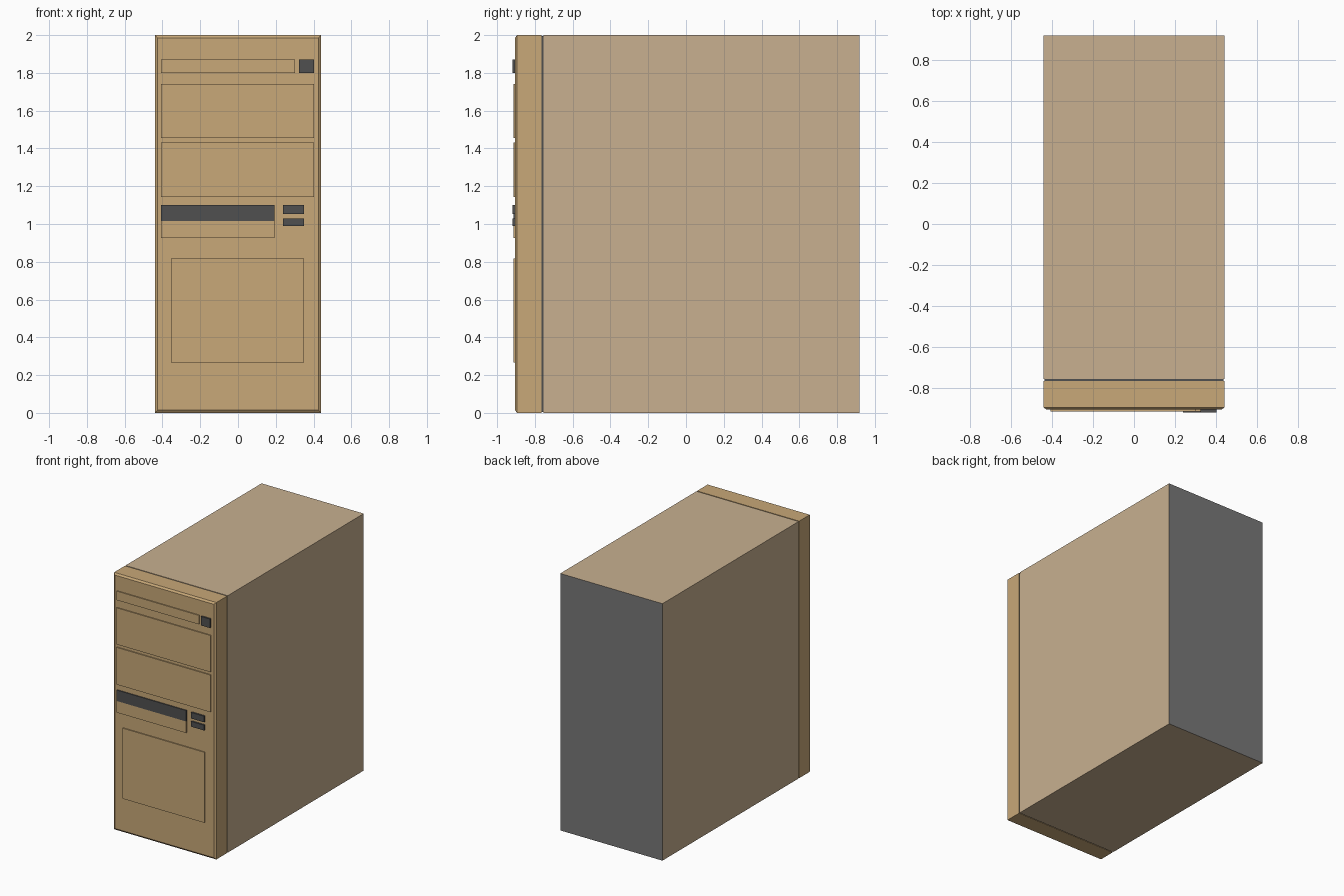
import bpy, bmesh

if "Cube" in bpy.data.objects:
    bpy.data.objects.remove(bpy.data.objects["Cube"])

def material(name, rgb):
    m = bpy.data.materials.new(name)
    m.diffuse_color = (*rgb, 1.0)
    m.use_nodes = True
    m.node_tree.nodes["Principled BSDF"].inputs["Base Color"].default_value = m.diffuse_color
    return m

CASE = material("case_beige", (0.578, 0.434, 0.279))
FRONT = material("front_tan", (0.578, 0.392, 0.188))
GREY = material("back_grey", (0.188, 0.188, 0.188))
DARK = material("dark_grey", (0.08, 0.08, 0.08))

def box(name, x0, x1, y0, y1, z0, z1, *mats, edit=None):
    bm = bmesh.new()
    bmesh.ops.create_cube(bm, size=1)
    for v in bm.verts:
        v.co.x = x0 if v.co.x < 0 else x1
        v.co.y = y0 if v.co.y < 0 else y1
        v.co.z = z0 if v.co.z < 0 else z1
    bm.normal_update()
    if edit:
        edit(bm)
    me = bpy.data.meshes.new(name)
    bm.to_mesh(me)
    bm.free()
    for m in mats:
        me.materials.append(m)
    ob = bpy.data.objects.new(name, me)
    bpy.context.collection.objects.link(ob)
    return ob

W, H, BACK = 0.44, 2.0, 0.918
BEVEL_Y, FACE_Y, PLATE_Y, BUTTON_Y = -0.894, -0.905, -0.913, -0.918

# Case body with a grey back
def grey_back(bm):
    for f in bm.faces:
        if f.normal.y > 0.9:
            f.material_index = 1
box("case_body", -W, W, -0.755, BACK, 0, H, CASE, GREY, edit=grey_back)

# Dark seam between body and front panel
box("seam", -W + 0.004, W - 0.004, -0.764, -0.755, 0.004, H - 0.004, DARK)

# Front panel with chamfered front rim
def chamfer_front(bm):
    front = [f for f in bm.faces if f.normal.y < -0.9]
    new = bmesh.ops.extrude_discrete_faces(bm, faces=[]) if not front else None
    bmesh.ops.inset_region(bm, faces=front, thickness=0.014, use_even_offset=True)
    for v in front[0].verts:
        v.co.y = FACE_Y
box("front_panel", -W, W, BEVEL_Y, -0.764, 0, H, FRONT, edit=chamfer_front)

# Raised covers, drive slot and buttons: x0, x1, z0, z1, front y, material
L, R = -0.407, 0.402
parts = [
    ("top_strip", L, 0.302, 1.80, 1.87, PLATE_Y, FRONT),
    ("upper_bay_cover", L, R, 1.455, 1.74, PLATE_Y, FRONT),
    ("lower_bay_cover", L, R, 1.143, 1.432, PLATE_Y, FRONT),
    ("disk_drive_slot", L, 0.193, 1.015, 1.10, PLATE_Y, DARK),
    ("disk_drive_cover", L, 0.193, 0.925, 1.015, PLATE_Y, FRONT),
    ("lower_panel", -0.355, 0.35, 0.268, 0.817, PLATE_Y, FRONT),
    ("power_button", 0.323, R, 1.80, 1.87, BUTTON_Y, DARK),
    ("small_button_upper", 0.238, 0.35, 1.053, 1.10, BUTTON_Y, DARK),
    ("small_button_lower", 0.238, 0.35, 0.989, 1.03, BUTTON_Y, DARK),
]
for name, x0, x1, z0, z1, y, mat in parts:
    box(name, x0, x1, y, FACE_Y + 0.001, z0, z1, mat)
